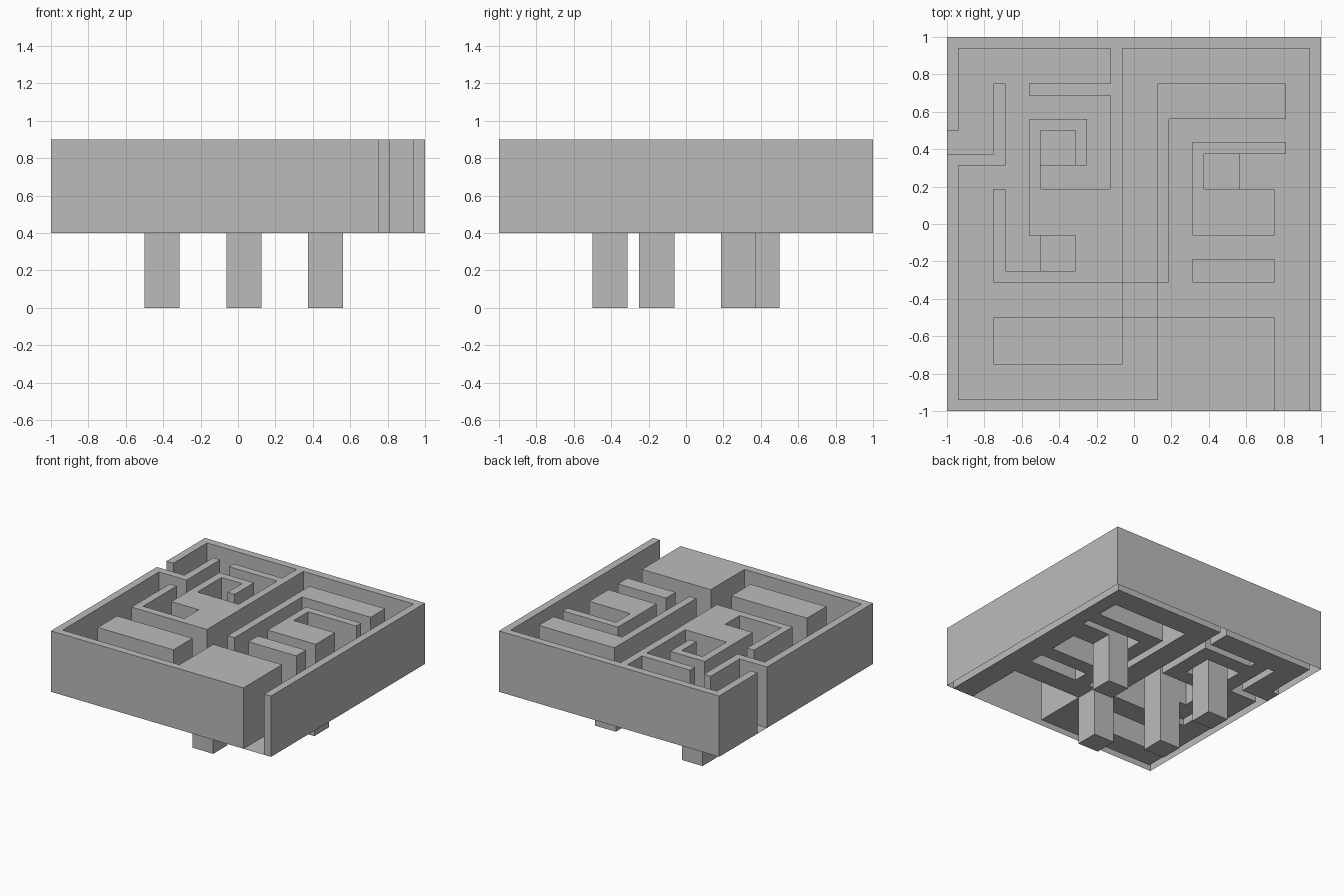
import bpy
import bmesh

cube = bpy.data.objects.get("Cube")
if cube:
    bpy.data.objects.remove(cube, do_unlink=True)

# Plan is laid out on a square grid of 32 units
HALF, UNIT = 16, 1 / 16
WELL, FLOOR, WALL = 0, 1, 2
LEVEL_Z = (0.0, 0.4, 0.9)

mat = bpy.data.materials.new("plain grey")
mat.use_nodes = True
grey = (0.5, 0.5, 0.5, 1)
mat.diffuse_color = grey
mat.node_tree.nodes["Principled BSDF"].inputs["Base Color"].default_value = grey

# Raised rectangles: x0, y0, x1, y1 in grid units
rim = [
    (-16, -16, -15, 6), (-16, 8, -15, 16), (-16, 15, 16, 16),
    (15, -16, 16, 16), (-16, -16, 12, -15),
]
front_blocks = [(2, -16, 12, -8), (-12, -12, -1, -8)]
right_half = [
    (-16, 5, -11, 6), (-12, 5, -11, 12),                       # side gate
    (-2, -5, -1, 16), (-9, 11, -1, 12),                        # spine and spur
    (-9, -1, -1, 3), (-5, -5, -1, -1),                         # central block
    (-9, 3, -8, 9), (-9, 8, -4, 9), (-5, 5, -4, 9),            # hook
    (-12, -5, -5, -4), (-12, -5, -11, 3),                      # pocket
]
left_half = [
    (2, -5, 3, 12), (2, 9, 13, 12),                            # long corner
    (5, -1, 6, 7), (5, 6, 13, 7), (5, -1, 12, 3),              # bracket
    (5, -5, 12, -3),                                           # bar
]
# Square wells that drop below the floor: lower corner
wells = [(-8, 5), (-8, -4), (-1, -8), (6, 3)]

level = {(x, y): FLOOR for x in range(-HALF, HALF) for y in range(-HALF, HALF)}


def stamp(x0, y0, x1, y1, value):
    for x in range(x0, x1):
        for y in range(y0, y1):
            level[x, y] = value


for rect in rim + front_blocks + right_half + left_half:
    stamp(*rect, WALL)
for x, y in wells:
    stamp(x, y, x + 3, y + 3, WELL)


def build(name, tops, step):
    """Horizontal faces of one level, plus the sides rising from step to step + 1."""
    bm = bmesh.new()

    def quad(points):
        bm.faces.new([bm.verts.new((x * UNIT, y * UNIT, z)) for x, y, z in points])

    for (x, y), lev in level.items():
        corners = [(x, y), (x + 1, y), (x + 1, y + 1), (x, y + 1)]
        if lev == tops:
            quad([(*c, LEVEL_Z[lev]) for c in corners])
        if step is None or lev <= step:
            continue
        # Sides face the lower neighbour; beyond the edge counts as floor
        low, high = LEVEL_Z[step], LEVEL_Z[step + 1]
        for i, (dx, dy) in enumerate([(0, -1), (1, 0), (0, 1), (-1, 0)]):
            if level.get((x + dx, y + dy), FLOOR) <= step:
                a, b = corners[i], corners[(i + 1) % 4]
                quad([(*a, low), (*b, low), (*b, high), (*a, high)])

    bmesh.ops.remove_doubles(bm, verts=bm.verts, dist=0.0001)
    mesh = bpy.data.meshes.new(name)
    bm.to_mesh(mesh)
    bm.free()
    mesh.materials.append(mat)
    obj = bpy.data.objects.new(name, mesh)
    bpy.context.collection.objects.link(obj)


# Hollow walls, corridor floor and the four sunken wells that act as legs
build("maze_walls", WALL, FLOOR)
build("corridor_floor", FLOOR, None)
build("sunken_wells", WELL, WELL)
